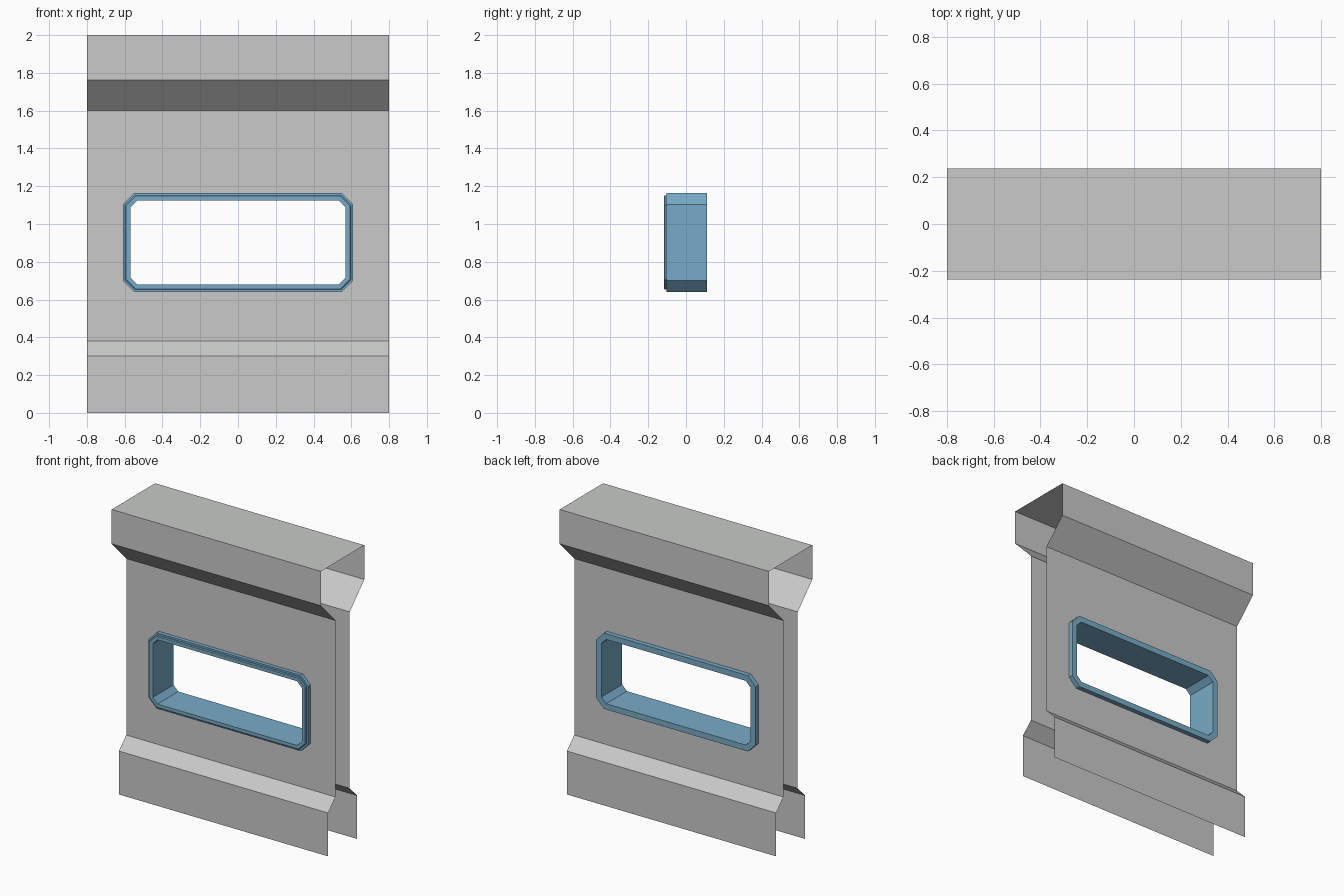
import bpy, bmesh

if "Cube" in bpy.data.objects:
    bpy.data.objects.remove(bpy.data.objects["Cube"])

def material(name, rgb):
    m = bpy.data.materials.new(name)
    m.diffuse_color = (*rgb, 1)
    m.use_nodes = True
    m.node_tree.nodes["Principled BSDF"].inputs["Base Color"].default_value = m.diffuse_color
    return m

grey = material("wall grey", (0.58, 0.59, 0.58))
blue = material("frame blue", (0.19, 0.41, 0.58))

HALF_W, WIN_Z = 0.8, 0.902

def octagon(inset):
    """Chamfered window outline (x, z), offset inwards by inset."""
    hx, hz, c = 0.61 - inset, 0.262 - inset, 0.06 - inset * 0.586
    right = [(hx, -hz + c), (hx, hz - c), (hx - c, hz)]
    pts = right + [(-x, z) for x, z in reversed(right)] + [(-hx + c, -hz), (hx - c, -hz)]
    return [(x, z + WIN_Z) for x, z in pts]

def finish(bm, name, mat):
    bmesh.ops.remove_doubles(bm, verts=bm.verts, dist=1e-5)
    bmesh.ops.recalc_face_normals(bm, faces=bm.faces)
    me = bpy.data.meshes.new(name)
    bm.to_mesh(me)
    bm.free()
    me.materials.append(mat)
    ob = bpy.data.objects.new(name, me)
    bpy.context.collection.objects.link(ob)
    return ob

# Wall shell: stepped profile (y, z), open at the ends and underneath
profile = [(0.158, 0), (0.158, 0.30), (0.078, 0.38), (0.078, 1.60), (0.237, 1.763), (0.237, 2.0)]
bm = bmesh.new()

def face(pts):
    bm.faces.new([bm.verts.new(p) for p in pts])

def strip(y0, z0, y1, z1):
    face([(-HALF_W, y0, z0), (HALF_W, y0, z0), (HALF_W, y1, z1), (-HALF_W, y1, z1)])

for s in (-1, 1):
    for i, ((y0, z0), (y1, z1)) in enumerate(zip(profile, profile[1:])):
        if i != 2:
            strip(s * y0, z0, s * y1, z1)
            continue
        # flat middle of the wall, with the window opening
        hole = [(x, s * y0, z) for x, z in octagon(0.015)]
        rect = [(HALF_W, s * y0, z0), (HALF_W, s * y0, z1),
                (-HALF_W, s * y0, z1), (-HALF_W, s * y0, z0)]
        for k in range(4):
            a, b, c = hole[2 * k], hole[2 * k + 1], hole[(2 * k + 2) % 8]
            face([a, rect[k], rect[(k + 1) % 4], b])
            face([b, rect[(k + 1) % 4], c])
strip(-0.237, 2.0, 0.237, 2.0)
finish(bm, "wall_shell", grey)

# Window frame: closed section (inset, y) swept round the octagon, raised lip on the front
section = [(0, 0.11), (0, -0.104), (0.012, -0.104), (0.012, -0.112), (0.017, -0.117),
           (0.04, -0.117), (0.04, 0.11)]
bm = bmesh.new()
rings = [[bm.verts.new((x, y, z)) for x, z in octagon(inset)] for inset, y in section]
for r, ring in enumerate(rings):
    nxt = rings[(r + 1) % len(rings)]
    for k in range(8):
        j = (k + 1) % 8
        bm.faces.new([ring[k], ring[j], nxt[j], nxt[k]])
finish(bm, "window_frame", blue)
